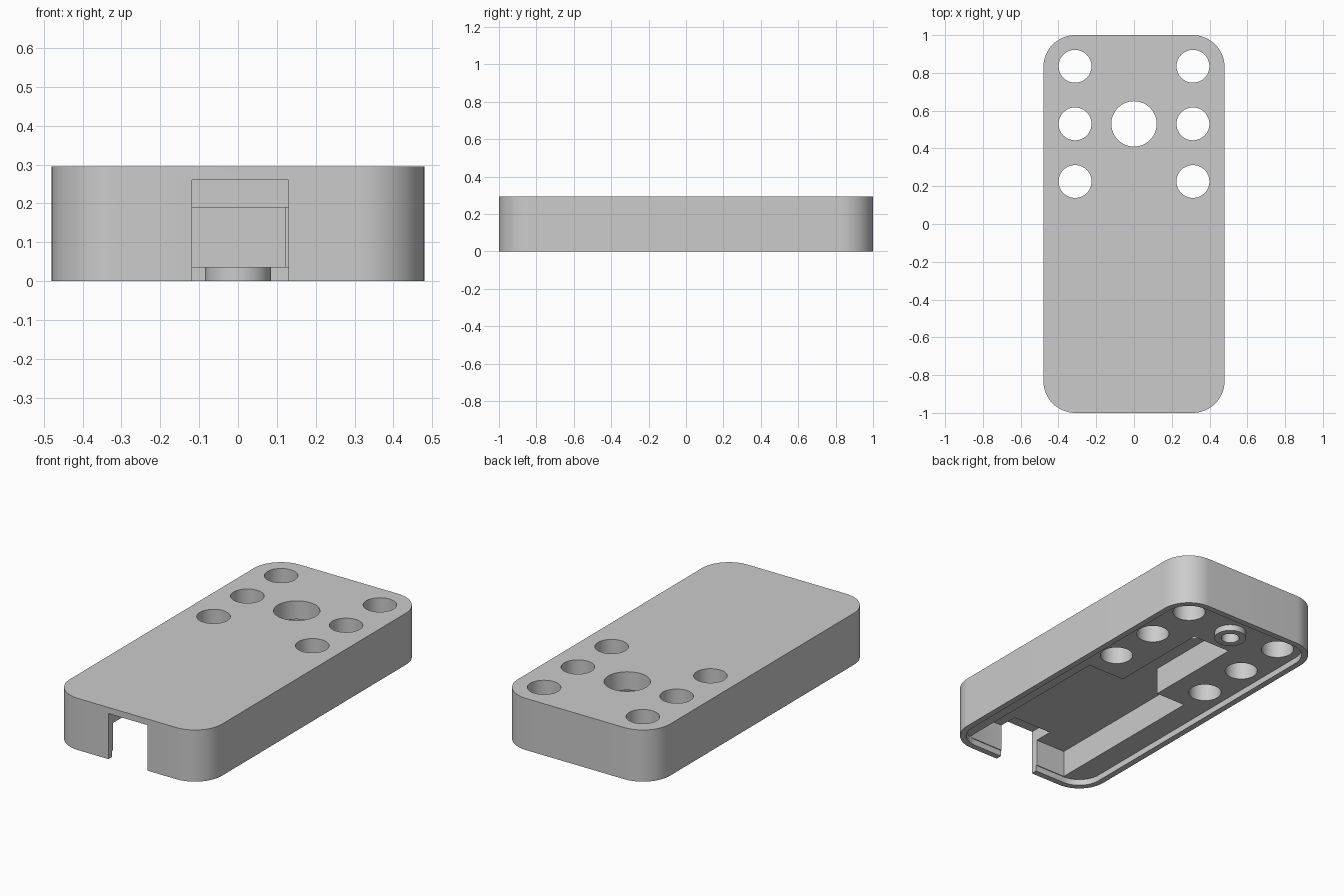
import bpy
import bmesh
from math import sin, cos, pi, radians

if "Cube" in bpy.data.objects:
    bpy.data.objects.remove(bpy.data.objects["Cube"], do_unlink=True)

grey = bpy.data.materials.new("plain grey")
grey.use_nodes = True
colour = (0.6, 0.6, 0.6, 1)
grey.diffuse_color = colour
grey.node_tree.nodes["Principled BSDF"].inputs["Base Color"].default_value = colour


def prism(name, outline, z0, z1):
    """Extrude a closed counter-clockwise outline from z0 up to z1."""
    bm = bmesh.new()
    low = [bm.verts.new((x, y, z0)) for x, y in outline]
    high = [bm.verts.new((x, y, z1)) for x, y in outline]
    bm.faces.new(low[::-1])
    bm.faces.new(high)
    n = len(outline)
    for i in range(n):
        j = (i + 1) % n
        bm.faces.new((low[i], low[j], high[j], high[i]))
    mesh = bpy.data.meshes.new(name)
    bm.to_mesh(mesh)
    bm.free()
    mesh.materials.append(grey)
    obj = bpy.data.objects.new(name, mesh)
    bpy.context.collection.objects.link(obj)
    return obj


def circle(x, y, r, n=64):
    return [(x + r * cos(2 * pi * i / n), y + r * sin(2 * pi * i / n)) for i in range(n)]


def rectangle(x0, x1, y0, y1):
    return [(x0, y0), (x1, y0), (x1, y1), (x0, y1)]


def rounded(hx, hy, r, n=16):
    pts = []
    for k, (sx, sy) in enumerate([(1, 1), (-1, 1), (-1, -1), (1, -1)]):
        for i in range(n + 1):
            a = pi / 2 * (k + i / n)
            pts.append((sx * (hx - r) + r * cos(a), sy * (hy - r) + r * sin(a)))
    return pts


def combine(target, tool, operation="DIFFERENCE"):
    """Apply a boolean to the target and discard the tool."""
    tool.hide_render = True
    mod = target.modifiers.new(tool.name, "BOOLEAN")
    mod.operation = operation
    mod.solver = "EXACT"
    mod.object = tool
    graph = bpy.context.evaluated_depsgraph_get()
    mesh = bpy.data.meshes.new_from_object(target.evaluated_get(graph))
    target.modifiers.clear()
    target.data = mesh
    bpy.data.objects.remove(tool, do_unlink=True)


# Outer shell with the shallow lid recess underneath
top, lip, ceiling = 0.295, 0.035, 0.19
case = prism("case_shell", rounded(0.48, 1.0, 0.17), 0, top)
combine(case, prism("lid_recess", rounded(0.445, 0.965, 0.135), -0.1, lip))

# Main compartment with the narrow channel leading to the large hole
compartment = [(-0.31, -0.96), (0.355, -0.96), (0.355, 0.05), (0.121, 0.05),
               (0.121, 0.651), (-0.121, 0.651), (-0.121, 0.05), (-0.31, 0.05)]
combine(case, prism("compartment", compartment, 0.025, ceiling))

# Front connector notch
combine(case, prism("connector_notch", rectangle(-0.119, 0.13, -1.1, -0.85), -0.1, 0.26))

# Large hole and the two rows of small holes
combine(case, prism("large_hole", circle(0, 0.53, 0.12), 0.15, 0.4))
for side in (-1, 1):
    for y in (0.225, 0.53, 0.835):
        combine(case, prism("small_hole", circle(side * 0.312, y, 0.087), -0.1, 0.4))

# Screw boss with its blind hole
combine(case, prism("screw_boss", circle(0, 0.81, 0.085), 0, 0.1), "UNION")
combine(case, prism("screw_hole", circle(0, 0.81, 0.048), -0.1, 0.2))

bpy.ops.object.select_all(action="DESELECT")
case.select_set(True)
bpy.context.view_layer.objects.active = case
bpy.ops.object.shade_smooth_by_angle(angle=radians(30))
